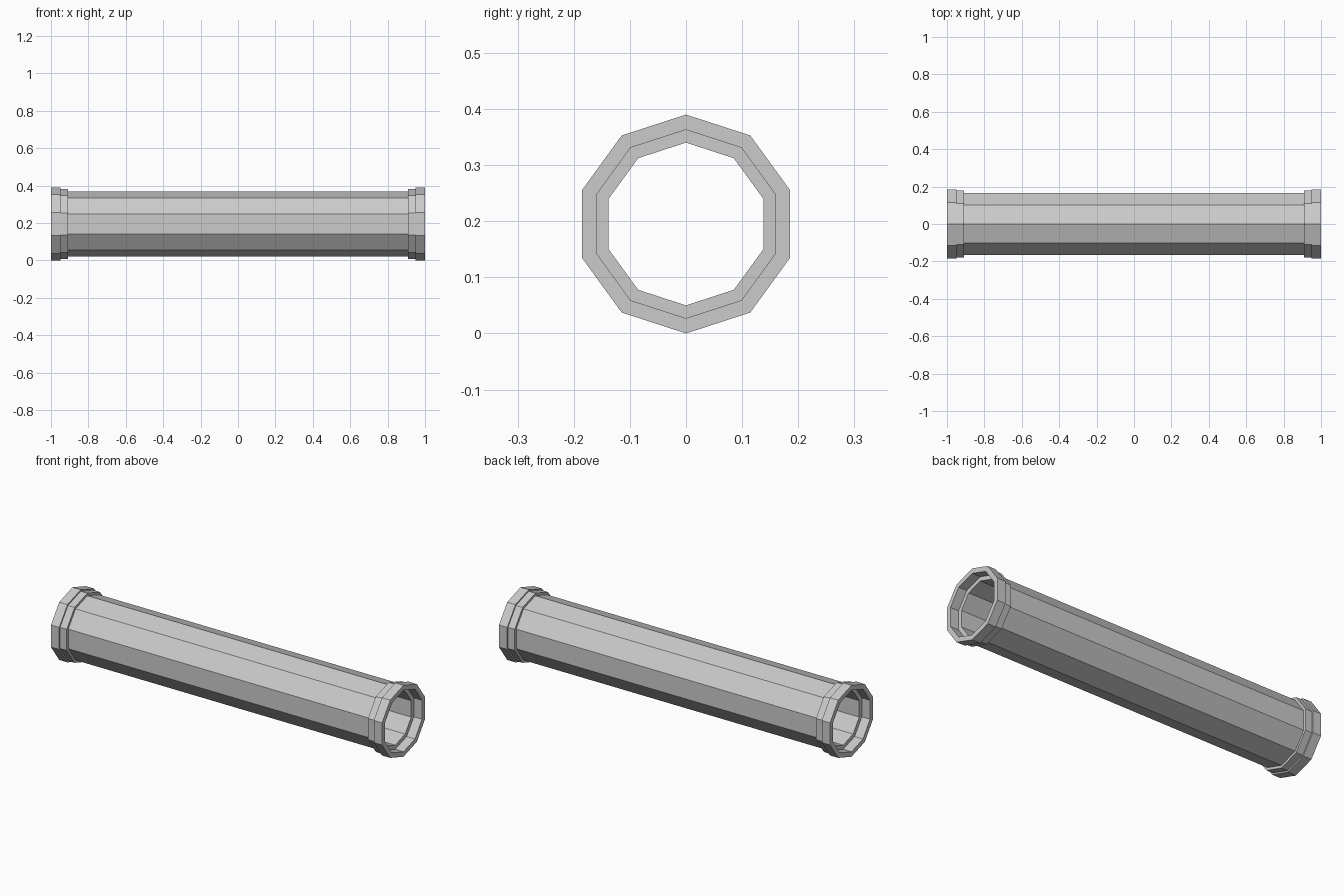
import bpy, bmesh
from math import sin, cos, tau

if "Cube" in bpy.data.objects:
    bpy.data.objects.remove(bpy.data.objects["Cube"])

SIDES = 10
CENTRE_Z = 0.195

# Half profile (x, radius): bore, socket recess, rim, collar, barrel
half = [(0.95, 0.145), (0.95, 0.168), (1.0, 0.168), (1.0, 0.195),
        (0.95, 0.195), (0.95, 0.187), (0.91, 0.187), (0.91, 0.173)]
# Mirror to the other end to close the wall section
profile = half + [(-x, r) for x, r in reversed(half)]

# Revolve the wall section around the x axis, with a corner pointing up
bm = bmesh.new()
rings = []
for i in range(SIDES):
    a = tau * i / SIDES
    rings.append([bm.verts.new((x, r * sin(a), CENTRE_Z + r * cos(a)))
                  for x, r in profile])
n = len(profile)
for i in range(SIDES):
    a, b = rings[i], rings[(i + 1) % SIDES]
    for j in range(n):
        k = (j + 1) % n
        bm.faces.new((a[j], a[k], b[k], b[j]))
bmesh.ops.recalc_face_normals(bm, faces=bm.faces)

mesh = bpy.data.meshes.new("flanged_pipe")
bm.to_mesh(mesh)
bm.free()
pipe = bpy.data.objects.new("flanged_pipe", mesh)
bpy.context.collection.objects.link(pipe)
